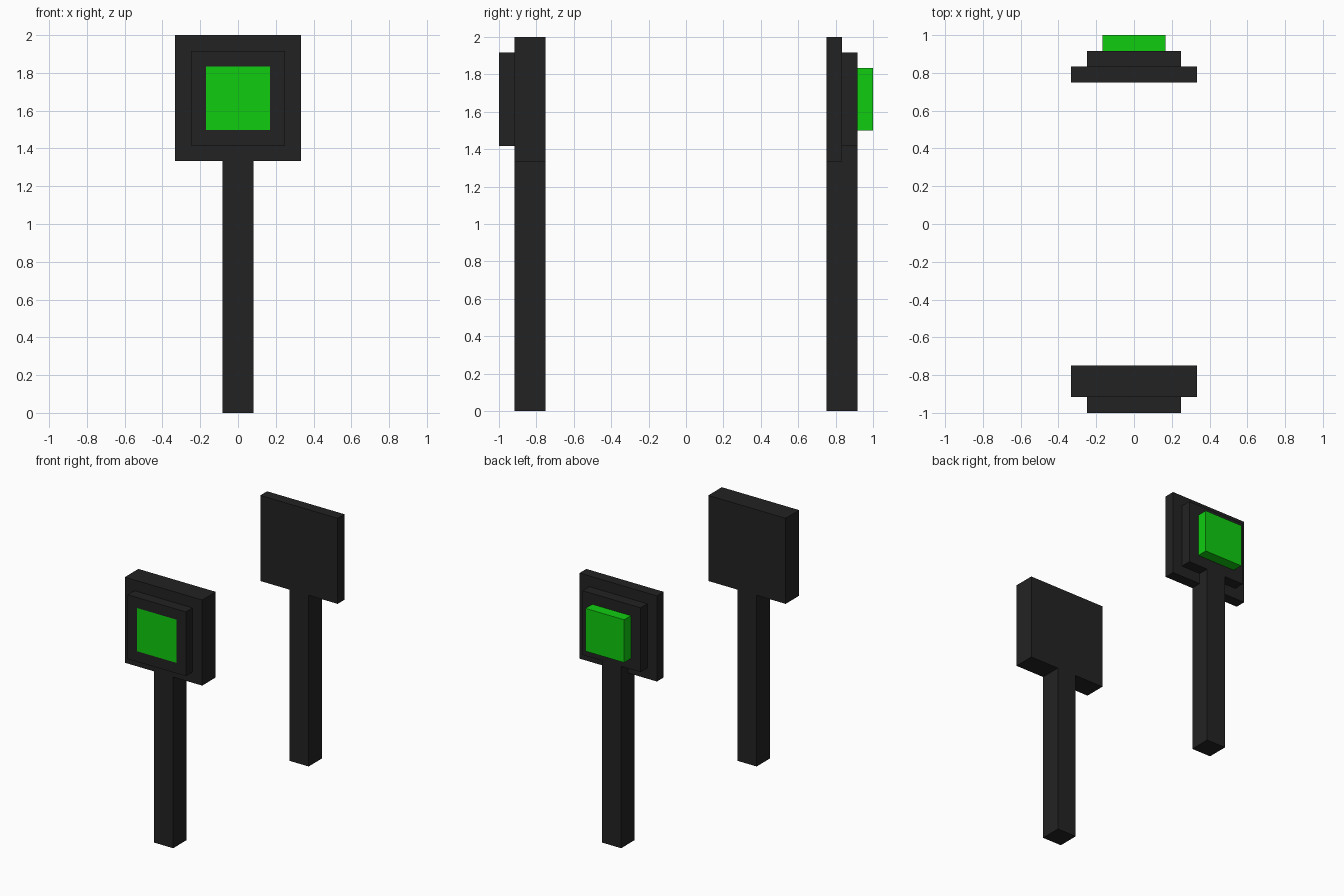
import bpy, bmesh

if "Cube" in bpy.data.objects:
    bpy.data.objects.remove(bpy.data.objects["Cube"])

U = 1 / 12  # the model sits on a grid of twelfths


def material(name, colour):
    m = bpy.data.materials.new(name)
    m.diffuse_color = (*colour, 1)
    m.use_nodes = True
    m.node_tree.nodes["Principled BSDF"].inputs["Base Color"].default_value = m.diffuse_color
    return m


BLACK = material("charcoal", (0.0165, 0.0165, 0.0165))
GREEN = material("bright_green", (0.005, 0.61, 0.005))


def box(name, x, y, z, mats, inset=0):
    """Box of half width x, spanning y and z (grid units). An inset paints a panel on the -y face."""
    bm = bmesh.new()
    bmesh.ops.create_cube(bm, size=1)
    for v in bm.verts:
        v.co = (v.co.x * 2 * x * U,
                (y[0] if v.co.y < 0 else y[1]) * U,
                (z[0] if v.co.z < 0 else z[1]) * U)
    bm.normal_update()
    if inset:
        front = min(bm.faces, key=lambda f: f.calc_center_median().y)
        bmesh.ops.inset_individual(bm, faces=[front], thickness=inset, use_even_offset=True)
        front.material_index = 1
    mesh = bpy.data.meshes.new(name)
    bm.to_mesh(mesh)
    bm.free()
    for m in mats:
        mesh.materials.append(m)
    ob = bpy.data.objects.new(name, mesh)
    bpy.context.collection.objects.link(ob)
    return ob


# Front paddle: thick head, raised plate with a flush green panel
box("front_post", 1, (-11, -9), (0, 16), [BLACK])
box("front_head", 4, (-11, -9), (16, 24), [BLACK])
box("front_plate", 3, (-12, -11), (17, 23), [BLACK, GREEN], inset=0.98 * U)

# Back paddle: thin head, plate flush with the post, raised green button
box("back_post", 1, (9, 11), (0, 17), [BLACK])
box("back_head", 4, (9, 10), (16, 24), [BLACK])
box("back_plate", 3, (10, 11), (17, 23), [BLACK])
box("back_button", 2, (11, 12), (18, 22), [GREEN])
